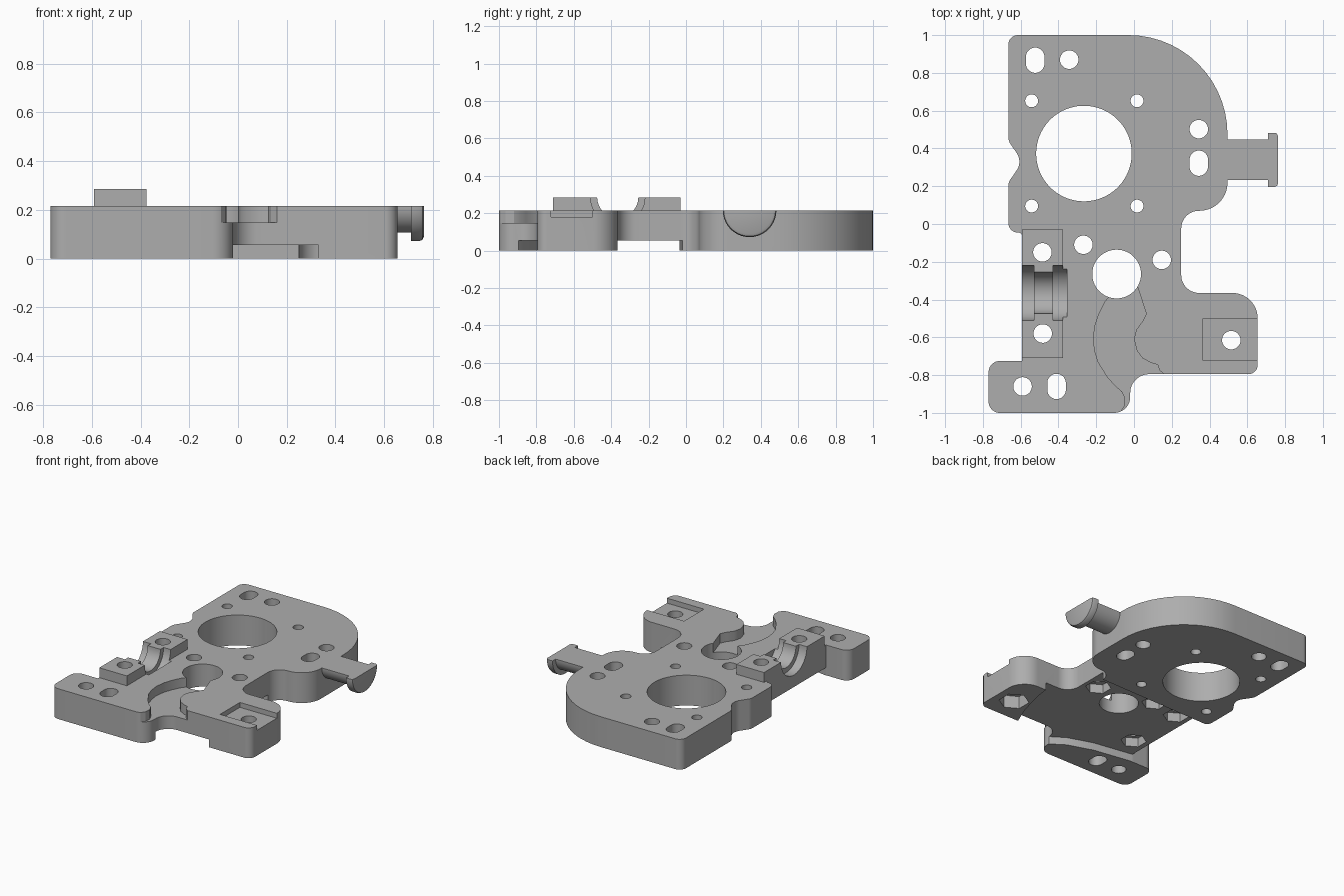
import bpy, bmesh, math
from mathutils import Vector

if "Cube" in bpy.data.objects:
    bpy.data.objects.remove(bpy.data.objects["Cube"])

grey = bpy.data.materials.new("plain grey")
grey.diffuse_color = (0.42, 0.42, 0.42, 1)
grey.use_nodes = True
grey.node_tree.nodes["Principled BSDF"].inputs["Base Color"].default_value = grey.diffuse_color


def finish(name, bm):
    bmesh.ops.recalc_face_normals(bm, faces=bm.faces[:])
    me = bpy.data.meshes.new(name)
    bm.to_mesh(me)
    bm.free()
    me.materials.append(grey)
    ob = bpy.data.objects.new(name, me)
    bpy.context.collection.objects.link(ob)
    return ob


def prism(name, pts, z0, z1):
    """Extrude a flat outline between two heights."""
    bm = bmesh.new()
    low = [bm.verts.new((p[0], p[1], z0)) for p in pts]
    high = [bm.verts.new((p[0], p[1], z1)) for p in pts]
    bm.faces.new(low)
    bm.faces.new(high)
    n = len(pts)
    for i in range(n):
        j = (i + 1) % n
        bm.faces.new((low[i], low[j], high[j], high[i]))
    return finish(name, bm)


def fillet(corners, steps=14):
    """Round each corner (x, y, radius) of a polygon."""
    out, n = [], len(corners)
    for i, (x, y, r) in enumerate(corners):
        p = Vector((x, y))
        if r == 0:
            out.append(p)
            continue
        a = (Vector(corners[i - 1][:2]) - p).normalized()
        b = (Vector(corners[(i + 1) % n][:2]) - p).normalized()
        half = a.angle(b) / 2
        c = p + (a + b).normalized() * (r / math.sin(half))
        s = p + a * (r / math.tan(half)) - c
        e = p + b * (r / math.tan(half)) - c
        sweep = s.angle(e)
        for k in range(steps + 1):
            t = k / steps
            out.append(c + (s * math.sin((1 - t) * sweep) + e * math.sin(t * sweep)) / math.sin(sweep))
    return out


def spindle(name, profile, y, z, sweep):
    """Stepped round bar along x; sweep pi gives the lower half only."""
    bm = bmesh.new()
    n = 48
    closed = sweep > 6
    angles = [math.pi + sweep * k / n for k in range(n if closed else n + 1)]
    rings = [[bm.verts.new((x, y + r * math.cos(a), z + r * math.sin(a))) for a in angles]
             for x, r in profile]
    for p, q in zip(rings, rings[1:]):
        for i in range(len(p)):
            j = (i + 1) % len(p)
            bm.faces.new((p[i], p[j], q[j], q[i]))
    bm.faces.new(rings[0])
    bm.faces.new(rings[-1])
    return finish(name, bm)


def oval(x, y, r, stretch=0, n=40):
    pts = []
    for k in range(n):
        a = 2 * math.pi * (k + 0.5) / n
        s = math.sin(a)
        pts.append((x + r * math.cos(a), y + r * s + math.copysign(stretch, s)))
    return pts


def rect(x0, x1, y0, y1):
    return [(x0, y0), (x1, y0), (x1, y1), (x0, y1)]


def combine(body, other, op):
    m = body.modifiers.new(op, 'BOOLEAN')
    m.operation = op
    m.solver = 'EXACT'
    m.object = other
    bpy.context.view_layer.objects.active = body
    bpy.ops.object.modifier_apply(modifier=m.name)
    bpy.data.objects.remove(other)


T = 0.215  # plate top

# Main plate outline
plate = prism("mounting_plate", fillet([
    (-0.665, 1, 0.05), (0.495, 1, 0.525), (0.495, 0.07, 0.149), (0.25, 0.07, 0.094),
    (0.25, -0.365, 0.095), (0.655, -0.365, 0.135), (0.655, -0.795, 0.05),
    (-0.02, -0.795, 0.1), (-0.02, -1, 0.085), (-0.77, -1, 0.06), (-0.77, -0.725, 0.06),
    (-0.592, -0.725, 0), (-0.592, -0.045, 0.02), (-0.665, -0.045, 0.05),
    (-0.665, 0.22, 0.06), (-0.59, 0.33, 0.08), (-0.665, 0.44, 0.06)]), 0, T)

# Raised bearing block and half-round arm with flange
combine(plate, prism("bearing_block", rect(-0.592, -0.375, -0.71, -0.03), 0.1, 0.285), 'UNION')
combine(plate, spindle("arm", [(0.4, 0.108), (0.71, 0.108), (0.71, 0.143), (0.745, 0.143),
                               (0.757, 0.138), (0.763, 0.125)], 0.34, T, math.pi), 'UNION')

cutters = []

# Stepped bearing trough
cutters.append(spindle("trough", [(-0.7, 0.145), (-0.53, 0.145), (-0.53, 0.11), (-0.43, 0.11),
                                  (-0.43, 0.145), (-0.355, 0.145)], -0.365, 0.285, 2 * math.pi))

# Underside relief that leaves three feet
cutters.append(prism("relief", [
    (-0.9, -0.04), (-0.9, -0.722), (-0.592, -0.722), (-0.3, -0.77), (-0.12, -0.83), (0.0, -0.91),
    (0.1, -0.95), (0.33, -0.9), (0.33, -0.795), (0.39, -0.65), (0.44, -0.45), (0.46, -0.3),
    (0.46, -0.02), (0.2, -0.02)], -0.2, 0.055))

# Curved recess on top
cutters.append(prism("recess", [
    (-0.12, -0.37), (-0.155, -0.415), (-0.185, -0.475), (-0.207, -0.54), (-0.215, -0.61),
    (-0.208, -0.67), (-0.19, -0.73), (-0.14, -0.81), (-0.1, -0.855), (-0.065, -0.885),
    (-0.047, -0.92), (-0.05, -0.965), (-0.075, -1.0), (-0.07, -1.1), (0.16, -1.0), (0.16, -0.795),
    (0.135, -0.775), (0.125, -0.745), (0.09, -0.735), (0.045, -0.71), (0.015, -0.67), (0.0, -0.61),
    (0.012, -0.56), (0.045, -0.515), (0.065, -0.475), (0.015, -0.32), (-0.05, -0.28)], 0.148, 0.5))

# Pocket in the right tab
cutters.append(prism("pocket", rect(0.365, 0.8, -0.722, -0.5), 0.18, 0.5))

# Through holes (x, y, radius, stretch)
holes = [(-0.265, 0.373, 0.253, 0), (-0.092, -0.265, 0.129, 0),
         (-0.343, 0.87, 0.049, 0), (-0.523, 0.867, 0.049, 0.018),
         (0.343, 0.502, 0.049, 0), (0.343, 0.322, 0.049, 0.018),
         (-0.59, -0.86, 0.049, 0), (-0.41, -0.86, 0.049, 0.018)]
holes += [(x, y, 0.034, 0) for x in (-0.542, 0.016) for y in (0.095, 0.652)]

# Bolt holes with hexagonal nut traps below (x, y, trap radius, trap top)
bolts = [(-0.268, -0.11, 0.085, 0.12), (-0.485, -0.15, 0.085, 0.12), (-0.483, -0.58, 0.085, 0.12),
         (0.147, -0.19, 0.085, 0.12), (0.515, -0.615, 0.1, 0.09)]
for x, y, r, top in bolts:
    holes.append((x, y, 0.049, 0))
    cutters.append(prism("nut_trap", oval(x, y, r, 0, 6), -0.2, top))
for x, y, r, s in holes:
    cutters.append(prism("hole", oval(x, y, r, s, 72 if r > 0.1 else 32), -0.3, 0.6))

for c in cutters:
    combine(plate, c, 'DIFFERENCE')

bpy.ops.object.select_all(action='DESELECT')
plate.select_set(True)
bpy.context.view_layer.objects.active = plate
bpy.ops.object.shade_smooth_by_angle(angle=math.radians(28))
